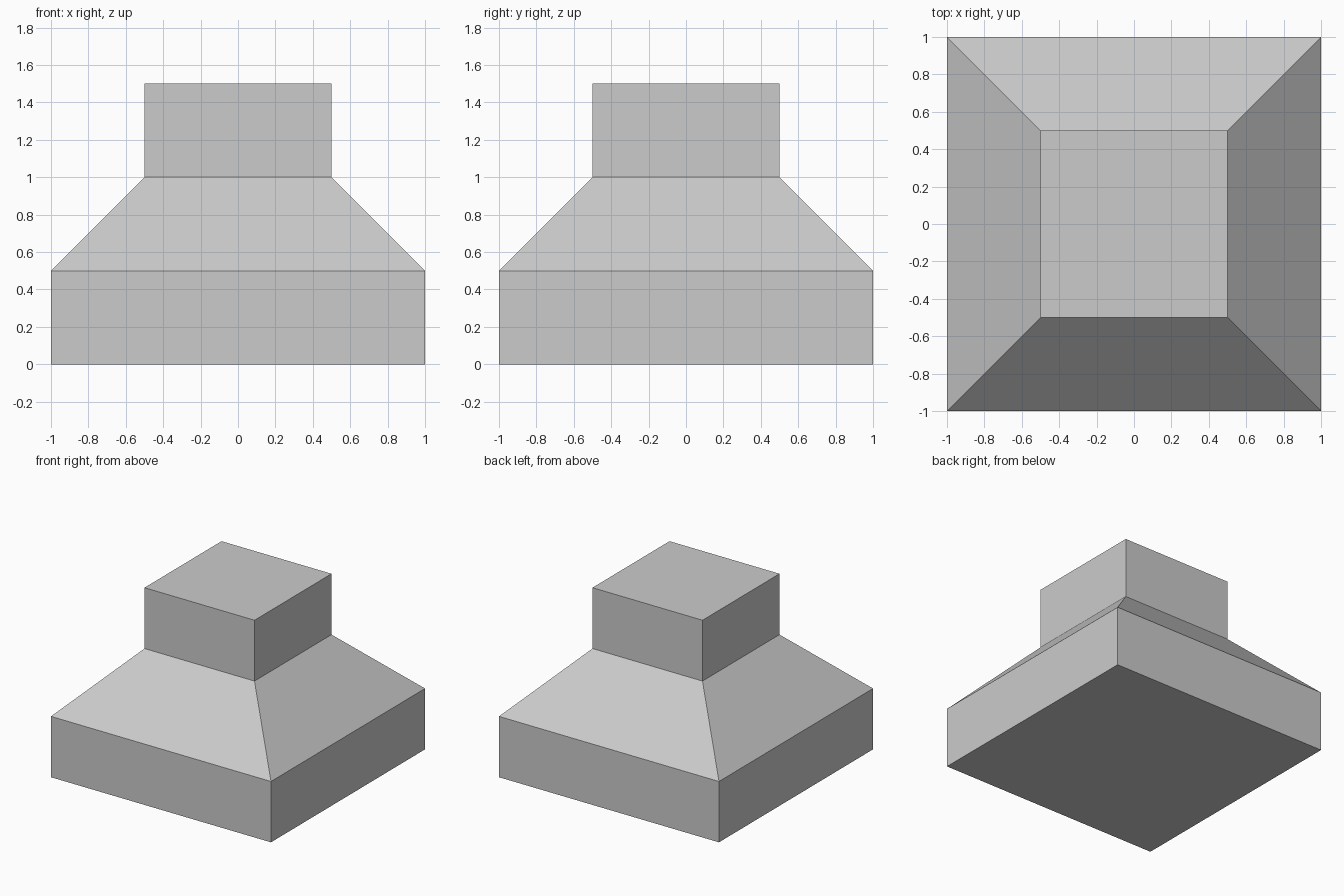
import bpy
import bmesh

if "Cube" in bpy.data.objects:
    bpy.data.objects.remove(bpy.data.objects["Cube"])

# Square cross-sections from bottom to top: (half width, height)
PROFILE = [(1.0, 0.0), (1.0, 0.5), (0.5, 1.0), (0.5, 1.5)]


def stepped_block(name, profile):
    """Loft square rings along z into one closed, flat-faced solid."""
    bm = bmesh.new()
    rings = [[bm.verts.new((sx * h, sy * h, z))
              for sx, sy in ((-1, -1), (1, -1), (1, 1), (-1, 1))]
             for h, z in profile]
    for low, high in zip(rings, rings[1:]):
        for i in range(4):
            j = (i + 1) % 4
            bm.faces.new((low[i], low[j], high[j], high[i]))
    bm.faces.new(rings[0][::-1])
    bm.faces.new(rings[-1])
    mesh = bpy.data.meshes.new(name)
    bm.to_mesh(mesh)
    bm.free()
    obj = bpy.data.objects.new(name, mesh)
    bpy.context.collection.objects.link(obj)
    return obj


# Pedestal: wide base, sloped shoulder and square top block
stepped_block("pedestal", PROFILE)
